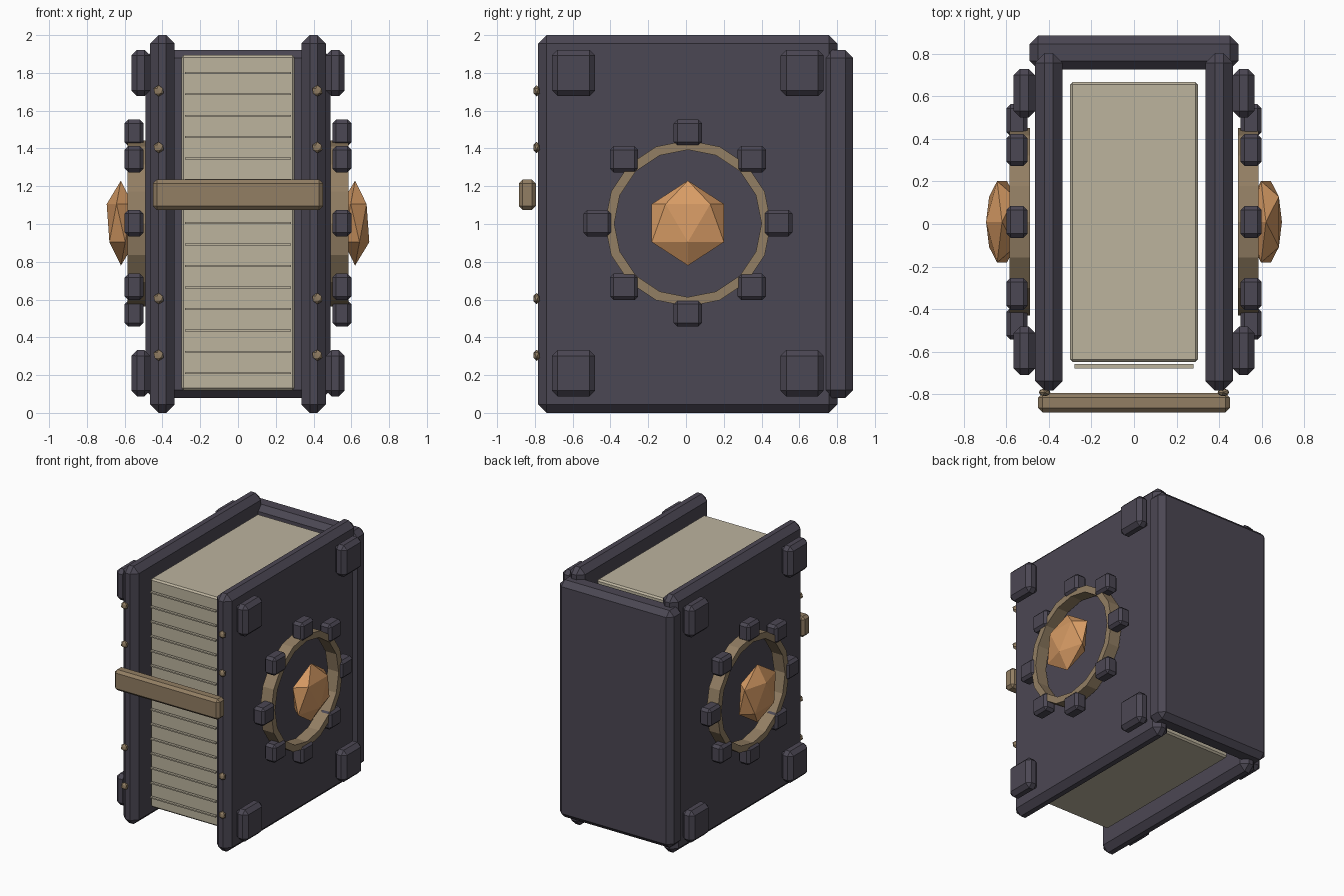
import bpy, bmesh, math
from mathutils import Matrix, Vector

if "Cube" in bpy.data.objects:
    bpy.data.objects.remove(bpy.data.objects["Cube"])


def srgb(r, g, b):
    return tuple((c / 255 / 12.92) if c < 10 else ((c / 255 + 0.055) / 1.055) ** 2.4
                 for c in (r, g, b)) + (1.0,)


def material(name, rgb):
    m = bpy.data.materials.new(name)
    m.diffuse_color = srgb(*rgb)
    m.use_nodes = True
    m.node_tree.nodes["Principled BSDF"].inputs["Base Color"].default_value = m.diffuse_color
    return m


LEATHER = material("dark leather", (75, 71, 83))
PAPER = material("aged paper", (188, 179, 158))
BRASS = material("dull brass", (146, 126, 99))
AMBER = material("amber gem", (216, 156, 101))


def finish(name, bm, mat):
    bmesh.ops.recalc_face_normals(bm, faces=bm.faces)
    me = bpy.data.meshes.new(name)
    bm.to_mesh(me)
    bm.free()
    me.materials.append(mat)
    ob = bpy.data.objects.new(name, me)
    bpy.context.collection.objects.link(ob)
    return ob


def box(name, centre, size, mat, bevel=0.0):
    bm = bmesh.new()
    bmesh.ops.create_cube(bm, size=1)
    bmesh.ops.scale(bm, vec=size, verts=bm.verts)
    if bevel:
        bmesh.ops.bevel(bm, geom=bm.edges[:], offset=bevel, segments=1,
                        profile=0.5, affect='EDGES')
    bmesh.ops.translate(bm, vec=centre, verts=bm.verts)
    return finish(name, bm, mat)


def ico(name, centre, scale, mat):
    bm = bmesh.new()
    bmesh.ops.create_icosphere(bm, subdivisions=1, radius=1)
    bmesh.ops.rotate(bm, matrix=Matrix.Rotation(math.pi, 3, 'Z'), verts=bm.verts)
    bmesh.ops.scale(bm, vec=scale, verts=bm.verts)
    bmesh.ops.translate(bm, vec=centre, verts=bm.verts)
    return finish(name, bm, mat)


def ring(name, centre, outer, inner, depth, sides, mat):
    """Flat-sided tube around the x axis, spun from a rectangular section."""
    bm = bmesh.new()
    c = Vector(centre)
    loops = []
    for i in range(sides):
        a = 2 * math.pi * i / sides
        loops.append([bm.verts.new(c + Vector((dx, r * math.cos(a), r * math.sin(a))))
                      for r, dx in ((inner, -depth / 2), (outer, -depth / 2),
                                    (outer, depth / 2), (inner, depth / 2))])
    for i in range(sides):
        p, q = loops[i], loops[(i + 1) % sides]
        for k in range(4):
            n = (k + 1) % 4
            bm.faces.new((p[k], p[n], q[n], q[k]))
    return finish(name, bm, mat)


CY = 0.01  # depth centre of the covers

# Spine and page block
box("spine", (0, 0.805, 1.0), (0.98, 0.16, 1.84), LEATHER, 0.04)
box("page_block", (0, CY, 1.007), (0.60, 1.315, 1.775), PAPER, 0.012)

# Thin page edges standing just proud of the fore edge
for i in range(15):
    box("page_edge", (0, -0.668, 0.21 + i * 0.1136), (0.56, 0.02, 0.01), PAPER)

# Clasp across the fore edge
box("clasp", (0, -0.84, 1.155), (0.90, 0.09, 0.16), BRASS, 0.02)

for s, side in ((-1, "left"), (1, "right")):
    box(side + "_cover", (s * 0.40, CY, 1.0), (0.13, 1.585, 2.0), LEATHER, 0.045)

    # Corner guards
    for y in (-0.605, 0.605):
        for z in (0.21, 1.80):
            box(side + "_corner_guard", (s * 0.515, CY + y, z),
                (0.10, 0.228, 0.245), LEATHER, 0.03)

    # Medallion: ring, eight blocks and a gem
    ring(side + "_ring", (s * 0.537, CY, 1.003), 0.44, 0.39, 0.095, 16, BRASS)
    for i in range(8):
        a = i * math.pi / 4
        box(side + "_ring_block",
            (s * 0.55, CY + 0.478 * math.cos(a), 1.005 + 0.478 * math.sin(a)),
            (0.10, 0.15, 0.14), LEATHER, 0.02)
    ico(side + "_gem", (s * 0.62, CY, 1.005), (0.084, 0.225, 0.225), AMBER)

    # Studs on the front edge of the cover
    for z in (0.305, 0.605, 1.405, 1.705):
        ico(side + "_stud", (s * 0.42, -0.791, z), (0.03, 0.02, 0.03), BRASS)
